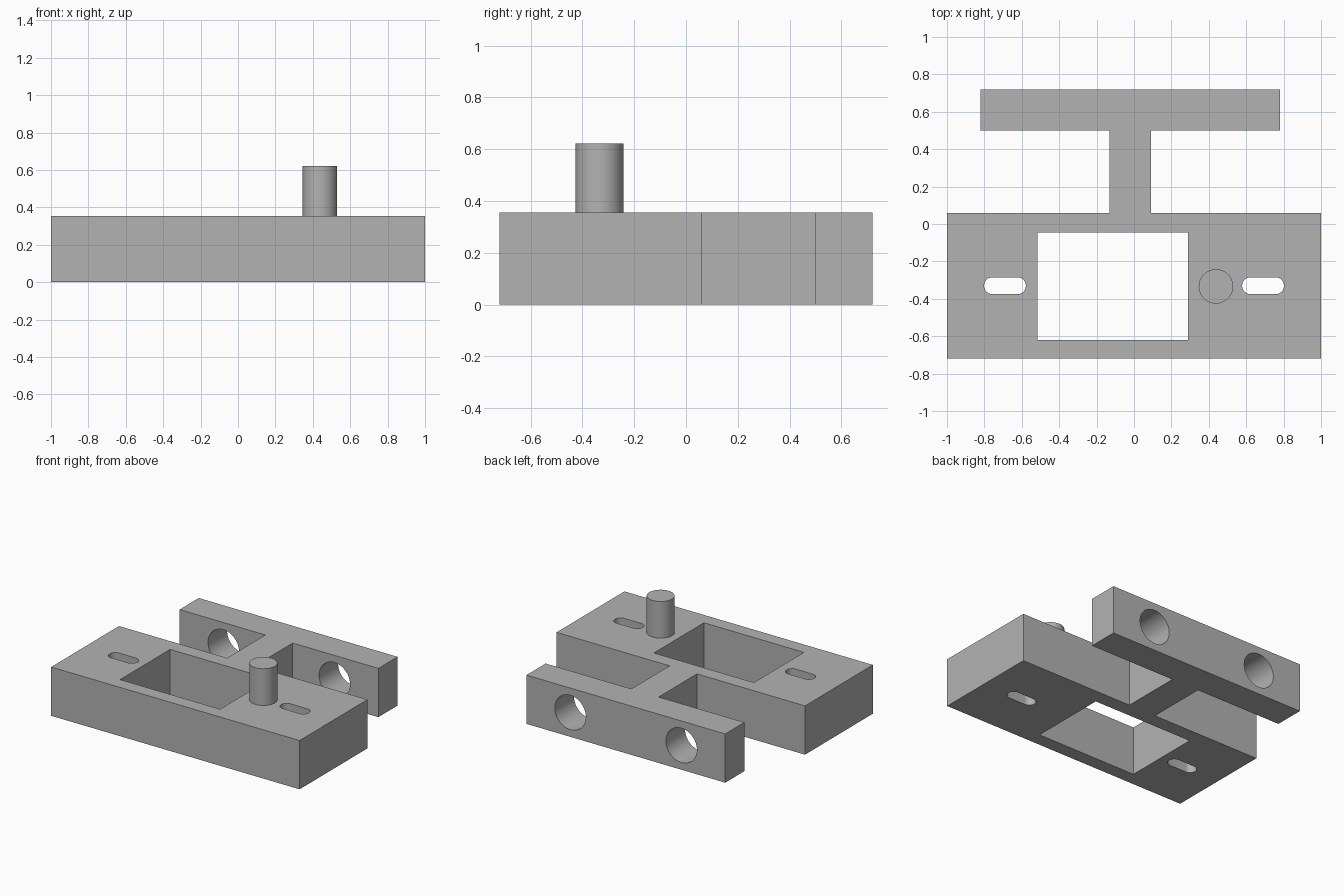
import bpy
import bmesh
import math

cube = bpy.data.objects.get("Cube")
if cube:
    bpy.data.objects.remove(cube, do_unlink=True)

HEIGHT = 0.355
BAR_MID = -0.02        # centre line of the rear bar
SLOT_Y = -0.33

grey = bpy.data.materials.new("plain grey")
grey.use_nodes = True
colour = (0.45, 0.45, 0.45, 1)
grey.diffuse_color = colour
grey.node_tree.nodes["Principled BSDF"].inputs["Base Color"].default_value = colour


def rectangle(x0, x1, y0, y1):
    return [(x0, y0), (x1, y0), (x1, y1), (x0, y1)]


def slot(cx, cy, half_straight, radius, steps=16):
    """Rounded slot outline lying along x."""
    points = []
    for side in (1, -1):
        for i in range(steps + 1):
            a = math.pi * i / steps - side * math.pi / 2
            if side < 0:
                a = math.pi / 2 + math.pi * i / steps
            points.append((cx + side * half_straight + radius * math.cos(a),
                           cy + radius * math.sin(a)))
    return points


def extruded_plate(name, outlines, height):
    """Solid plate from an outer outline and inner openings."""
    curve = bpy.data.curves.new(name + " outline", "CURVE")
    curve.dimensions = "2D"
    curve.fill_mode = "BOTH"
    curve.extrude = height / 2
    for outline in outlines:
        spline = curve.splines.new("POLY")
        spline.points.add(len(outline) - 1)
        for point, (x, y) in zip(spline.points, outline):
            point.co = (x, y, 0, 1)
        spline.use_cyclic_u = True
    helper = bpy.data.objects.new(name + " helper", curve)
    bpy.context.collection.objects.link(helper)
    graph = bpy.context.evaluated_depsgraph_get()
    mesh = bpy.data.meshes.new_from_object(helper.evaluated_get(graph))
    bpy.data.objects.remove(helper, do_unlink=True)
    # Weld the caps to the walls
    bm = bmesh.new()
    bm.from_mesh(mesh)
    bmesh.ops.translate(bm, verts=bm.verts, vec=(0, 0, height / 2))
    bmesh.ops.remove_doubles(bm, verts=bm.verts, dist=0.0001)
    bmesh.ops.recalc_face_normals(bm, faces=bm.faces)
    bm.to_mesh(mesh)
    bm.free()
    mesh.materials.clear()
    mesh.materials.append(grey)
    obj = bpy.data.objects.new(name, mesh)
    bpy.context.collection.objects.link(obj)
    return obj


def cylinder(name, radius, depth, location, rotation=(0, 0, 0)):
    bpy.ops.mesh.primitive_cylinder_add(vertices=48, radius=radius, depth=depth,
                                        location=location, rotation=rotation)
    obj = bpy.context.object
    obj.name = name
    obj.data.materials.append(grey)
    return obj


def smooth(obj):
    bpy.ops.object.select_all(action="DESELECT")
    obj.select_set(True)
    bpy.context.view_layer.objects.active = obj
    bpy.ops.object.shade_smooth_by_angle(angle=math.radians(30))


# Base plate, neck and rear bar share one outline
right_half = [(1, -0.72), (1, 0.06), (0.09, 0.06), (0.09, 0.5), (0.78, 0.5), (0.78, 0.72)]
left_half = [(-0.82, 0.72), (-0.82, 0.5), (-0.13, 0.5), (-0.13, 0.06), (-1, 0.06), (-1, -0.72)]
window = rectangle(-0.515, 0.29, -0.62, -0.045)
slots = [slot(side * 0.69, SLOT_Y, 0.067, 0.045) for side in (-1, 1)]
body = extruded_plate("base_plate", [right_half + left_half, window] + slots, HEIGHT)

# Round holes through the rear bar
for side in (-1, 1):
    cutter = cylinder("bar_hole_cutter", 0.125, 0.4,
                      (BAR_MID + side * 0.447, 0.61, HEIGHT / 2), (math.pi / 2, 0, 0))
    cutter.hide_render = True
    cut = body.modifiers.new("bar hole", "BOOLEAN")
    cut.operation = "DIFFERENCE"
    cut.solver = "EXACT"
    cut.object = cutter
    bpy.ops.object.select_all(action="DESELECT")
    body.select_set(True)
    bpy.context.view_layer.objects.active = body
    bpy.ops.object.modifier_apply(modifier=cut.name)
    bpy.data.objects.remove(cutter, do_unlink=True)
smooth(body)

# Upright pin on the plate
pin_top = 0.622
pin = cylinder("pin", 0.092, pin_top - HEIGHT, (0.438, -0.334, (pin_top + HEIGHT) / 2))
smooth(pin)
